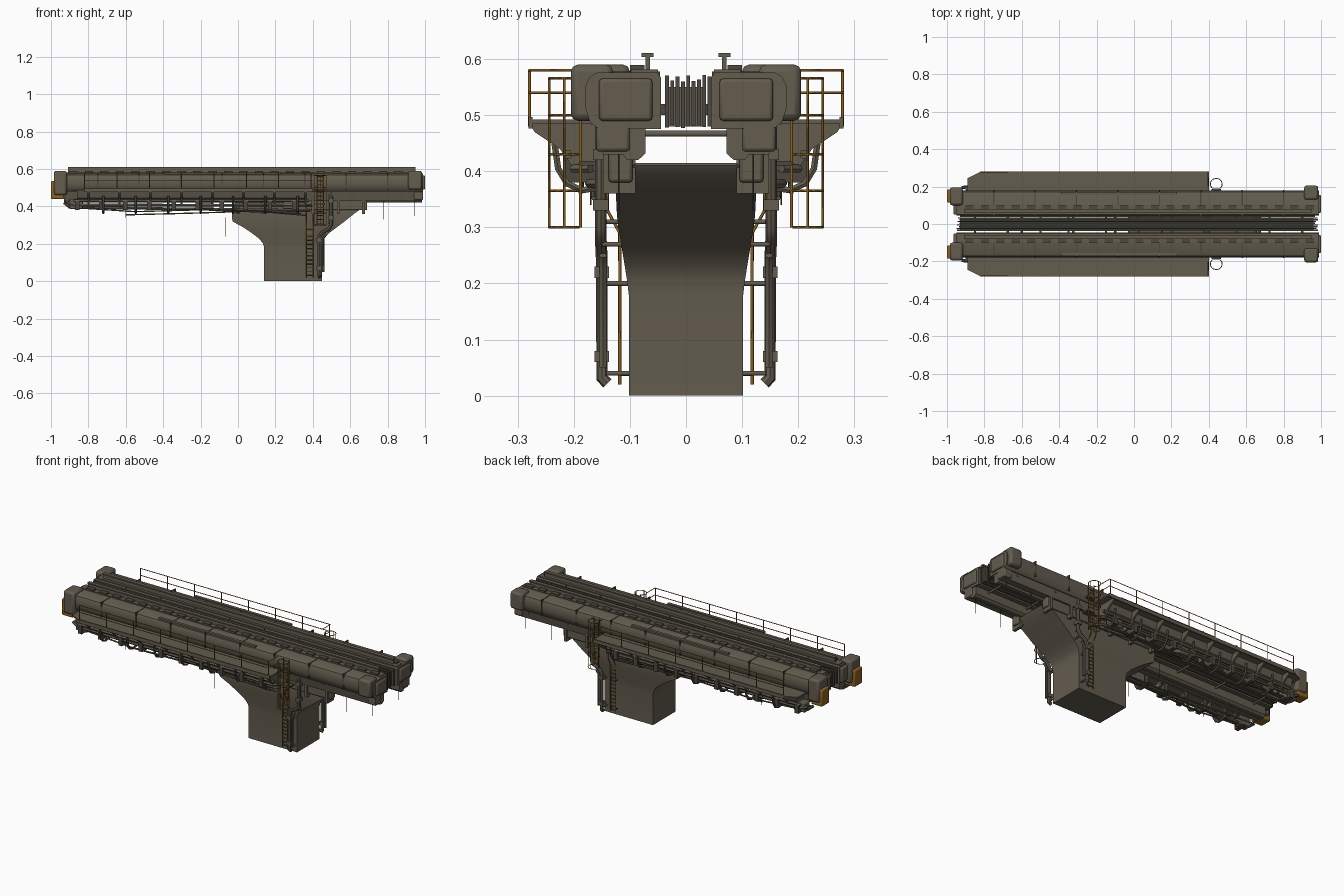
import bpy, bmesh, math, random
from mathutils import Vector

if "Cube" in bpy.data.objects:
    bpy.data.objects.remove(bpy.data.objects["Cube"])

random.seed(4)


def material(name, rgb):
    m = bpy.data.materials.new(name)
    m.diffuse_color = (*rgb, 1)
    m.use_nodes = True
    m.node_tree.nodes["Principled BSDF"].inputs["Base Color"].default_value = m.diffuse_color
    return m


STEEL = material("weathered grey steel", (0.125, 0.108, 0.078))
DARK = material("dark steel", (0.075, 0.066, 0.05))
OCHRE = material("worn ochre paint", (0.26, 0.125, 0.018))


def finish(name, mesh, mat, mirror=True, bevel=0.0, smooth=False):
    """Link a mesh; parts that exist on both tracks are mirrored across y = 0."""
    ob = bpy.data.objects.new(name, mesh)
    bpy.context.collection.objects.link(ob)
    mesh.materials.clear()
    mesh.materials.append(mat)
    if bevel:
        b = ob.modifiers.new("bevel", 'BEVEL')
        b.width, b.segments = bevel, 2
    if mirror:
        ob.modifiers.new("mirror", 'MIRROR').use_axis = (False, True, False)
    if smooth or bevel:
        bpy.ops.object.select_all(action='DESELECT')
        ob.select_set(True)
        bpy.context.view_layer.objects.active = ob
        bpy.ops.object.shade_smooth_by_angle(angle=math.radians(35))
    return ob


def boxes(name, spans, mat=STEEL, mirror=True, bevel=0.0):
    """Boxes given as (x0, x1, y0, y1, z0, z1), joined in one object."""
    bm = bmesh.new()
    for x0, x1, y0, y1, z0, z1 in spans:
        for v in bmesh.ops.create_cube(bm, size=1)["verts"]:
            v.co = Vector(((x0 + x1) / 2 + v.co.x * (x1 - x0),
                           (y0 + y1) / 2 + v.co.y * (y1 - y0),
                           (z0 + z1) / 2 + v.co.z * (z1 - z0)))
    me = bpy.data.meshes.new(name)
    bm.to_mesh(me)
    bm.free()
    return finish(name, me, mat, mirror, bevel)


def loft(name, rings, mat=STEEL, mirror=True, smooth=True):
    """Skin a list of equal-length closed rings and cap both ends."""
    bm = bmesh.new()
    rows = [[bm.verts.new(p) for p in r] for r in rings]
    n = len(rows[0])
    for a, b in zip(rows, rows[1:]):
        for i in range(n):
            j = (i + 1) % n
            bm.faces.new((a[i], a[j], b[j], b[i]))
    bm.faces.new(rows[0][::-1])
    bm.faces.new(rows[-1])
    bmesh.ops.recalc_face_normals(bm, faces=bm.faces)
    me = bpy.data.meshes.new(name)
    bm.to_mesh(me)
    bm.free()
    return finish(name, me, mat, mirror, smooth=smooth)


def prism(name, profile, x0, x1, mat=STEEL, smooth=False):
    return loft(name, [[(x, y, z) for y, z in profile] for x in (x0, x1)], mat, True, smooth)


def tubes(name, paths, r, mat=STEEL, mirror=True, res=1):
    cu = bpy.data.curves.new(name, 'CURVE')
    cu.dimensions, cu.bevel_depth, cu.bevel_resolution = '3D', r, res
    cu.use_fill_caps = True
    for path in paths:
        sp = cu.splines.new('POLY')
        sp.points.add(len(path) - 1)
        for p, co in zip(sp.points, path):
            p.co = (*co, 1)
    tmp = bpy.data.objects.new("tmp", cu)
    me = bpy.data.meshes.new_from_object(tmp)
    bpy.data.objects.remove(tmp)
    return finish(name, me, mat, mirror, smooth=r > 0.006)


def steps(a, b, n):
    return [a + (b - a) * i / (n - 1) for i in range(n)]


# Flared support pylon: z, left x, right x, half depth
rows = [(0, .14, .45, .102), (.18, .14, .45, .102), (.205, .132, .452, .105),
        (.23, .11, .46, .109), (.26, .07, .49, .114), (.29, .025, .53, .119),
        (.32, -.03, .57, .123), (.36, -.033, .62, .125), (.395, -.03, .67, .124),
        (.41, -.02, .68, .118), (.415, -.01, .675, .105)]
loft("pylon", [[(a, -h, z), (b, -h, z), (b, h, z), (a, h, z)] for z, a, b, h in rows], mirror=False)

# Pylon saddles that carry the two track beams
boxes("pylon_saddle", [(-.02, .69, .095, .138, .38, .48)], bevel=.006)
boxes("saddle_rib", [(x - .008, x + .008, .09, .148, .36, .475) for x in steps(.0, .67, 6)])

# Twin track beams with rounded outer flank
prism("track_beam", [(.045, .475), (.045, .568), (.052, .576), (.158, .576), (.172, .568),
                     (.18, .55), (.18, .515), (.172, .49), (.16, .478)], -.95, .99, smooth=True)
prism("beam_lower_web", [(.072, .476), (.072, .432), (.085, .42), (.105, .42), (.112, .43),
                         (.148, .43), (.158, .476)], -.93, .985)
boxes("beam_top_strip", [(-.39, .23, .155, .172, .572, .582)])
boxes("beam_seam", [(x - .003, x + .003, .046, .1815, .49, .578) for x in steps(-.75, .8, 8)], DARK)

# Guide rail on top with its clips
boxes("guide_rail", [(-.91, .95, .064, .072, .57, .606), (-.91, .95, .058, .079, .604, .611)])
boxes("rail_base", [(-.94, .98, .05, .098, .575, .581)])
boxes("rail_clip", [(x - .022, x + .022, .074, .1, .577, .589) for x in steps(-.88, .94, 23)], DARK)

# Bundle of slats between the beams
slats = []
for y in steps(-.034, .042, 9):
    slats.append((-.95 + random.uniform(0, .02), .985 - random.uniform(0, .02), y - .0033, y + .0033,
                  .475 + random.uniform(0, .008), .573 - random.uniform(0, .014)))
boxes("centre_slat", slats, DARK, False)
boxes("centre_core", [(-.93, .96, -.03, .036, .48, .55)], STEEL, False)
boxes("centre_tie", [(x - .006, x + .006, -.05, .05, .5, .52) for x in steps(-.85, .9, 11)], DARK, False)

# End housings
boxes("right_end_housing", [(.91, .985, .13, .205, .49, .59)], bevel=.012)
boxes("right_end_buffer", [(.955, 1.0, .06, .155, .49, .565), (.94, .99, .1, .16, .435, .49)], bevel=.006)
boxes("left_end_housing", [(-.985, -.915, .1, .195, .46, .59)], bevel=.012)
boxes("left_end_buffer", [(-.965, -.93, .05, .12, .48, .565)], bevel=.006)
boxes("left_end_marker_box", [(-1.0, -.93, .115, .185, .44, .535)], OCHRE, bevel=.006)

# Side walkway with chamfered left corner
outline = [(-.89, .17), (-.89, .245), (-.82, .28), (.4, .28), (.4, .17)]
loft("walkway", [[(x, y, z) for x, y in outline] for z in (.484, .492)], smooth=False)
boxes("walkway_edge", [(-.82, .4, .274, .281, .476, .497)])
prism("walkway_duct", [(.155, .484), (.155, .43), (.185, .42), (.215, .445), (.225, .484)], -.86, .36)

# Triangular brackets under the walkway
bm_spans = steps(-.8, .36, 8)
for i, x in enumerate(bm_spans):
    prism(f"walkway_bracket_{i + 1}", [(.15, .484), (.278, .484), (.27, .47), (.225, .44),
                                       (.2, .405), (.15, .4)], x - .005, x + .005)

# Handrails
posts = [[(x, .279, .48), (x, .279, .581)] for x in steps(-.82, .39, 8)]
rails = [[(-.82, .279, z), (.395, .279, z), (.395, .2, z)] for z in (.54, .58)]
tubes("handrail_post", posts, .0028, OCHRE, res=0)
tubes("handrail", rails, .0024, OCHRE, res=0)

# Pipes slung below the walkway, dropping slightly towards the pylon
tubes("service_pipe", [[(-.92, .195, .425), (-.88, .2, .408), (.36, .2, .405), (.39, .17, .405)],
                       [(-.93, .165, .42), (-.9, .168, .395), (.35, .172, .378), (.38, .15, .378)],
                       [(-.88, .21, .43), (.38, .21, .43)]], .0085)
tubes("thin_cable", [[(-.9, .185, .395), (-.55, .186, .372), (-.2, .186, .382), (.34, .188, .362)],
                     [(-.6, .16, .355), (-.28, .16, .363), (.1, .165, .375), (.36, .165, .352)],
                     [(-.92, .15, .41), (-.4, .15, .385), (.0, .145, .38)]], .004)
tubes("pipe_hanger", [[(x, .235, .455), (x, .228, .405), (x, .212, .378), (x, .185, .366), (x, .15, .372)]
                      for x in steps(-.72, .32, 7)], .0065)
boxes("pipe_clamp", [(x - .012, x + .012, .155, .218, .38, .432) for x in steps(-.86, .3, 10)], DARK)
boxes("junction_box", [(x, x + .07, .15, .2, .385, .44) for x in (-.9, -.2, .24)], bevel=.005)

# Cross members between the two undersides
tubes("cross_member", [[(x, -.16, .467), (x, .16, .467)] for x in steps(-.85, .9, 8)], .006, mirror=False)

# Drain pipe down the pylon with stand-off brackets
tubes("drain_pipe", [[(.435, .14, .022), (.435, .15, .032), (.435, .15, .24), (.45, .151, .262),
                      (.485, .152, .28), (.497, .152, .3), (.497, .152, .48)]], .0105, res=2)
tubes("drain_pipe_inner", [[(.455, .148, .05), (.455, .148, .23), (.47, .148, .25)]], .007)
tubes("pipe_bracket", [[(.435, .09, z), (.435, .15, z)] for z in (.04, .2)] +
      [[(.485, .1, z), (.485, .15, z)] for z in (.27, .31)], .005)
boxes("pipe_collar", [(.421, .449, .137, .163, z, z + .02) for z in (.06, .21)] +
      [(.483, .511, .138, .166, z, z + .02) for z in (.33, .42)])

# Ladder on the pylon wall
tubes("pylon_ladder_rail", [[(x, .118, .02), (x, .118, .29), (x, .14, .33), (x, .14, .4)]
                            for x in (.367, .4)], .0028, OCHRE, res=0)
tubes("pylon_ladder_rung", [[(.367, .118, z), (.4, .118, z)] for z in steps(.03, .28, 13)],
      .0022, OCHRE, res=0)
boxes("pylon_ladder_standoff", [(x - .002, x + .002, .098, .118, z, z + .004)
                                for x in (.367, .4) for z in (.035, .2)], DARK)

# Caged ladder up to the walkway
tubes("cage_ladder_rail", [[(x, .188, .3), (x, .188, .57)] for x in (.422, .458)], .003, OCHRE, res=0)
tubes("cage_ladder_rung", [[(.422, .188, z), (.458, .188, z)] for z in steps(.31, .56, 13)],
      .0022, OCHRE, res=0)
ring = [(.44 + .032 * math.cos(t), .214 + .03 * math.sin(t)) for t in steps(-.9, math.pi + .9, 11)]
tubes("cage_hoop", [[(x, y, z) for x, y in ring] for z in (.3, .365, .43, .5, .566)], .0022, OCHRE, res=0)
tubes("cage_bar", [[(*ring[i], .3), (*ring[i], .566)] for i in (2, 5, 8)], .0022, OCHRE, res=0)
boxes("cage_mount", [(.415, .465, .15, .188, z, z + .008) for z in (.41, .49)], DARK)

# Hanging feelers
tubes("hanging_wire", [[(-.065, .12, .24), (-.065, .12, .34)], [(.78, .12, .33), (.78, .12, .43)],
                       [(.945, .12, .35), (.945, .12, .44)], [(-.6, .17, .34), (-.6, .17, .4)]],
      .0014, DARK, res=0)
